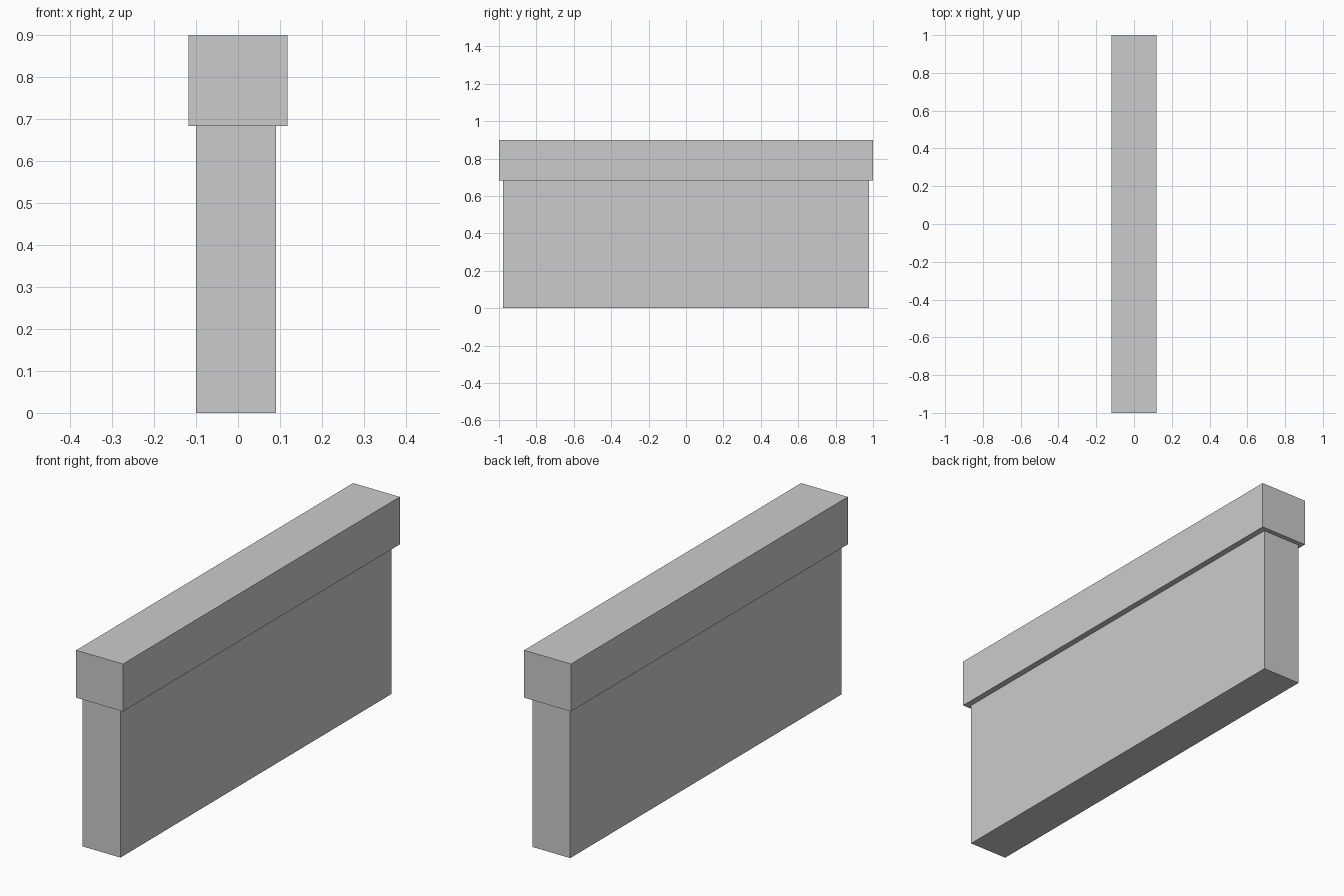
import bpy
import bmesh
from mathutils import Vector

if "Cube" in bpy.data.objects:
    bpy.data.objects.remove(bpy.data.objects["Cube"])


def box(name, low, high):
    """Axis-aligned box between two corners."""
    low, high = Vector(low), Vector(high)
    bm = bmesh.new()
    bmesh.ops.create_cube(bm, size=1)
    bmesh.ops.scale(bm, vec=high - low, verts=bm.verts)
    bmesh.ops.translate(bm, vec=(low + high) / 2, verts=bm.verts)
    mesh = bpy.data.meshes.new(name)
    bm.to_mesh(mesh)
    bm.free()
    obj = bpy.data.objects.new(name, mesh)
    bpy.context.collection.objects.link(obj)
    return obj


# Upright wall slab, slightly off centre under the coping
box("wall_body", (-0.10, -0.979, 0.0), (0.091, 0.979, 0.683))

# Overhanging coping along the top
box("wall_cap", (-0.118, -1.0, 0.683), (0.118, 1.0, 0.90))
